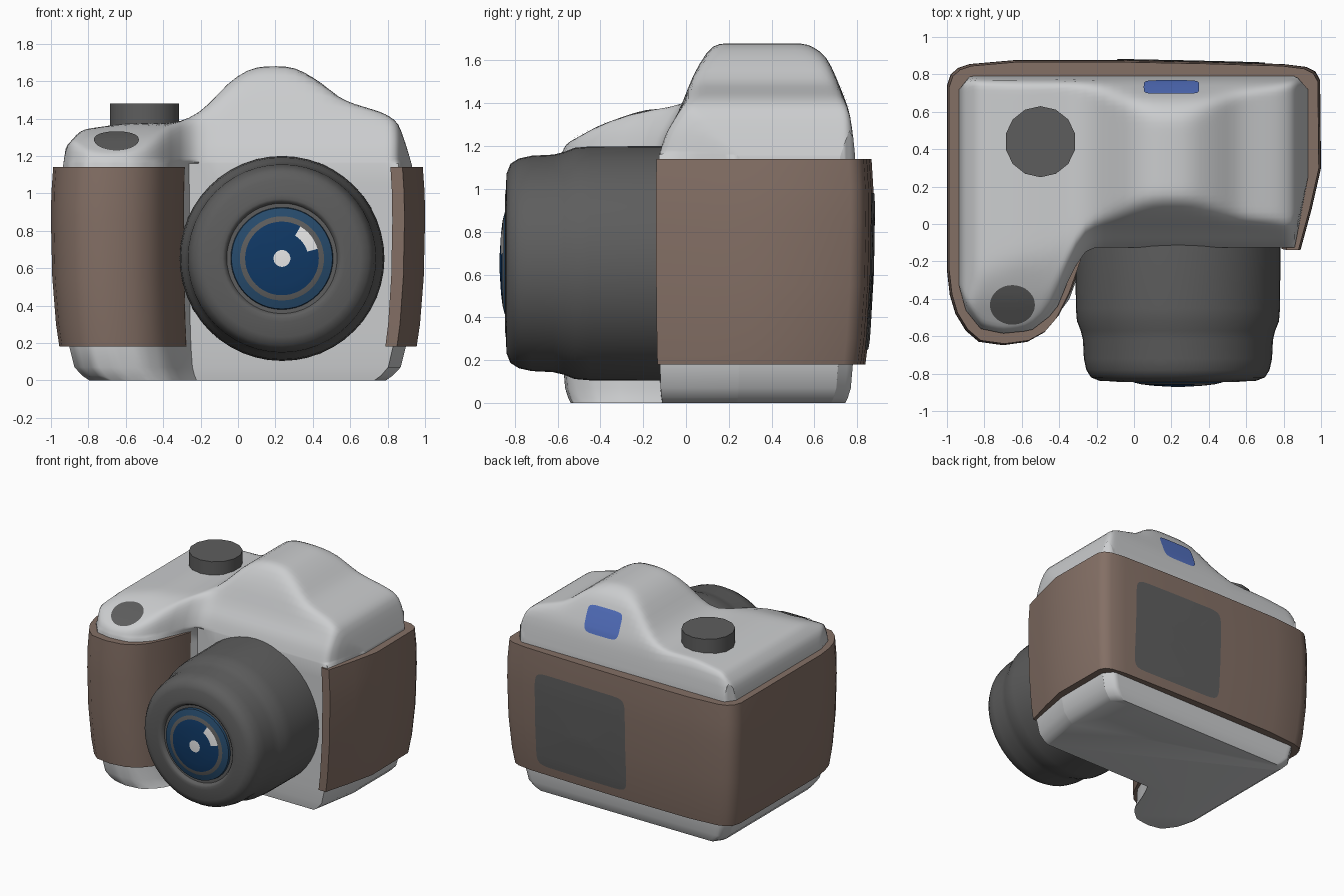
import bpy, bmesh, math
from mathutils import Vector
from mathutils.bvhtree import BVHTree

if "Cube" in bpy.data.objects:
    bpy.data.objects.remove(bpy.data.objects["Cube"])


def material(name, rgb):
    m = bpy.data.materials.new(name)
    m.diffuse_color = (*rgb, 1)
    m.use_nodes = True
    m.node_tree.nodes["Principled BSDF"].inputs["Base Color"].default_value = m.diffuse_color
    return m


SHELL = material("light grey shell", (0.60, 0.61, 0.62))
LEATHER = material("brown leather", (0.23, 0.16, 0.13))
DARK = material("dark grey", (0.11, 0.11, 0.11))
GLASS = material("deep blue glass", (0.005, 0.04, 0.13))
RIM = material("muted blue rim", (0.02, 0.07, 0.15))
WHITE = material("white highlight", (0.8, 0.8, 0.8))
BLUE = material("bright blue", (0.09, 0.17, 0.55))


def finish(name, bm, mats, angle=40, recalc=True):
    if recalc:
        bmesh.ops.recalc_face_normals(bm, faces=bm.faces)
    me = bpy.data.meshes.new(name)
    bm.to_mesh(me)
    bm.free()
    ob = bpy.data.objects.new(name, me)
    bpy.context.collection.objects.link(ob)
    for m in mats:
        me.materials.append(m)
    bpy.ops.object.select_all(action='DESELECT')
    ob.select_set(True)
    bpy.context.view_layer.objects.active = ob
    bpy.ops.object.shade_smooth_by_angle(angle=math.radians(angle))
    return ob


def lerp(pts, t):
    if t <= pts[0][0]:
        return pts[0][1]
    for (a, p), (b, q) in zip(pts, pts[1:]):
        if t <= b:
            return p + (q - p) * (t - a) / (b - a)
    return pts[-1][1]


def bridge(bm, a, b):
    n = len(a)
    for i in range(n):
        bm.faces.new((a[i], a[(i + 1) % n], b[(i + 1) % n], b[i]))


# Body shell: height field over the footprint, then a skirt tucked in below
front_y = [(-.935, -.33), (-.9, -.46), (-.82, -.56), (-.7, -.585), (-.55, -.57), (-.42, -.47),
           (-.33, -.25), (-.26, -.125), (.86, -.125), (.93, .25)]
back_y = [(-.935, .72), (-.88, .79), (.87, .79), (.93, .72)]
front_sil = [(-.935, 1.15), (-.92, 1.25), (-.84, 1.34), (-.6, 1.375), (-.32, 1.375), (-.2, 1.43),
             (-.13, 1.5), (-.05, 1.6), (.08, 1.68), (.3, 1.68), (.45, 1.59), (.55, 1.5),
             (.78, 1.43), (.86, 1.38), (.91, 1.22), (.93, 1.15)]
side_sil = [(-.58, 1.2), (-.4, 1.3), (-.2, 1.37), (-.08, 1.39), (0, 1.48), (.12, 1.68),
            (.57, 1.68), (.66, 1.62), (.69, 1.55), (.77, 1.35), (.79, 1.15)]
edge_roll = [(0, 1.16), (.03, 1.26), (.1, 1.37), (.3, 2)]

bm = bmesh.new()
NU, NV = 56, 40
grid = []
for i in range(NU + 1):
    x = -.935 + 1.865 * (1 - math.cos(math.pi * i / NU)) / 2
    f, b = lerp(front_y, x), lerp(back_y, x)
    col = []
    for j in range(NV + 1):
        y = f + (b - f) * (1 - math.cos(math.pi * j / NV)) / 2
        z = min(lerp(front_sil, x), lerp(side_sil, y), lerp(edge_roll, y - f))
        col.append(bm.verts.new((x, y, z)))
    grid.append(col)
for i in range(NU):
    for j in range(NV):
        bm.faces.new((grid[i][j], grid[i + 1][j], grid[i + 1][j + 1], grid[i][j + 1]))
inner = [v for c in grid[1:-1] for v in c[1:-1]]
for _ in range(4):
    bmesh.ops.smooth_vert(bm, verts=inner, factor=.5, use_axis_x=True, use_axis_y=True, use_axis_z=True)
loop = ([c[0] for c in grid] + grid[-1][1:] + [c[-1] for c in grid[-2::-1]] + grid[0][-2:0:-1])
base = [v.co.copy() for v in loop]
for z, s in ((1.05, 1), (.3, .98), (.18, .965), (.07, .935), (.025, .89), (0, .85)):
    sy = 1 - (1 - s) * .45
    ring = [bm.verts.new((p.x * s, .1 + (p.y - .1) * sy, z)) for p in base]
    bridge(bm, loop, ring)
    loop = ring
bm.faces.new(loop)
body = finish("body_shell", bm, [SHELL], 50)

# Leather wrap: grip, sides and back, bulging slightly in height
outline = [(-.25, 0), (-.285, -.13), (-.29, -.2), (-.35, -.37), (-.42, -.51), (-.48, -.58), (-.57, -.63),
           (-.7, -.648), (-.83, -.63), (-.9, -.57), (-.955, -.48), (-.985, -.38), (-1, -.25), (-1, .74),
           (-.98, .8), (-.94, .835), (-.88, .855), (-.63, .877), (-.1, .877), (.4, .867), (.8, .855),
           (.92, .84), (.97, .815), (.995, .77), (1, .3), (.95, .08), (.89, -.14), (.825, -.14), (.825, 0)]
bm = bmesh.new()
prev = None
for z, s in ((.18, .955), (.3, .973), (.55, .993), (.85, 1), (1, .998), (1.14, .988)):
    ring = [bm.verts.new((x * s, y * s, z)) for x, y in outline]
    if prev:
        bridge(bm, prev, ring)
    else:
        bm.faces.new(ring)
    prev = ring
bm.faces.new(prev)
wrap = finish("leather_wrap", bm, [LEATHER], 45)


# Lens barrel and glass, turned about the y axis
CX, CZ = .235, .652


def lathe(name, profile, mats, rule=None, segs=48):
    bm = bmesh.new()
    prev = None
    for r, y in profile:
        ring = [bm.verts.new((CX + r * math.cos(2 * math.pi * k / segs), y,
                              CZ + r * math.sin(2 * math.pi * k / segs))) for k in range(segs)]
        if prev:
            bridge(bm, prev, ring)
        prev = ring
    bmesh.ops.remove_doubles(bm, verts=bm.verts, dist=1e-5)
    if rule:
        for f in bm.faces:
            c = f.calc_center_median()
            f.material_index = rule(math.hypot(c.x - CX, c.z - CZ),
                                    math.degrees(math.atan2(c.z - CZ, c.x - CX)))
    return finish(name, bm, mats)


lathe("lens_barrel", [(0, -.05), (.548, -.05), (.548, -.13), (.546, -.45), (.54, -.52), (.52, -.57),
                      (.508, -.62), (.503, -.72), (.49, -.78), (.465, -.82), (.42, -.838),
                      (.34, -.842), (.318, -.845), (.305, -.838), (.295, -.82), (0, -.815)], [DARK])


def glass_rule(r, a):
    if r < .045 or (.14 < r < .195 and 15 < a < 60):
        return 3
    if r > .225:
        return 2
    return 1 if r > .195 else 0


lathe("lens_glass", [(0, -.81), (.275, -.812), (.27, -.837), (.225, -.85), (.197, -.857),
                     (.14, -.864), (.045, -.87), (0, -.871)], [GLASS, DARK, RIM, WHITE], glass_rule)

# Mode dial
bm = bmesh.new()
bmesh.ops.create_cone(bm, cap_ends=True, segments=14, radius1=.19, radius2=.19, depth=.2)
bmesh.ops.translate(bm, verts=bm.verts, vec=(-.5, .44, 1.38))
finish("mode_dial", bm, [DARK], 30)


# Thin plates laid onto a surface: rounded patches projected along a direction
def patch(name, target, centre, u, v, power, mat, rings=10, segs=40):
    u, v = Vector(u), Vector(v)
    out = u.cross(v).normalized()
    me = target.data
    tree = BVHTree.FromPolygons([p.co for p in me.vertices], [p.vertices[:] for p in me.polygons])
    bm = bmesh.new()

    def place(a, b):
        start = Vector(centre) + u * a + v * b + out * 3
        hit = tree.ray_cast(start, -out)
        return bm.verts.new(hit[0] + hit[1] * .006)

    def bend(t):
        return math.copysign(abs(t) ** (2 / power), t)

    mid = place(0, 0)
    prev = None
    for k in range(1, rings + 1):
        ring = []
        for i in range(segs):
            t = 2 * math.pi * i / segs
            ring.append(place(bend(math.cos(t)) * k / rings, bend(math.sin(t)) * k / rings))
        for i in range(segs):
            n = (i + 1) % segs
            bm.faces.new((prev[i], ring[i], ring[n], prev[n]) if prev else (mid, ring[i], ring[n]))
        prev = ring
    return finish(name, bm, [mat], 60, recalc=False)


patch("shutter_button", body, (-.65, -.43, 0), (.12, 0, 0), (0, .105, 0), 2, DARK)
patch("viewfinder", body, (.2, .727, 0), (.148, 0, 0), (0, .036, 0), 6, BLUE)
patch("rear_screen", wrap, (.305, 0, .615), (0, 0, .365), (.395, 0, 0), 12, DARK)
